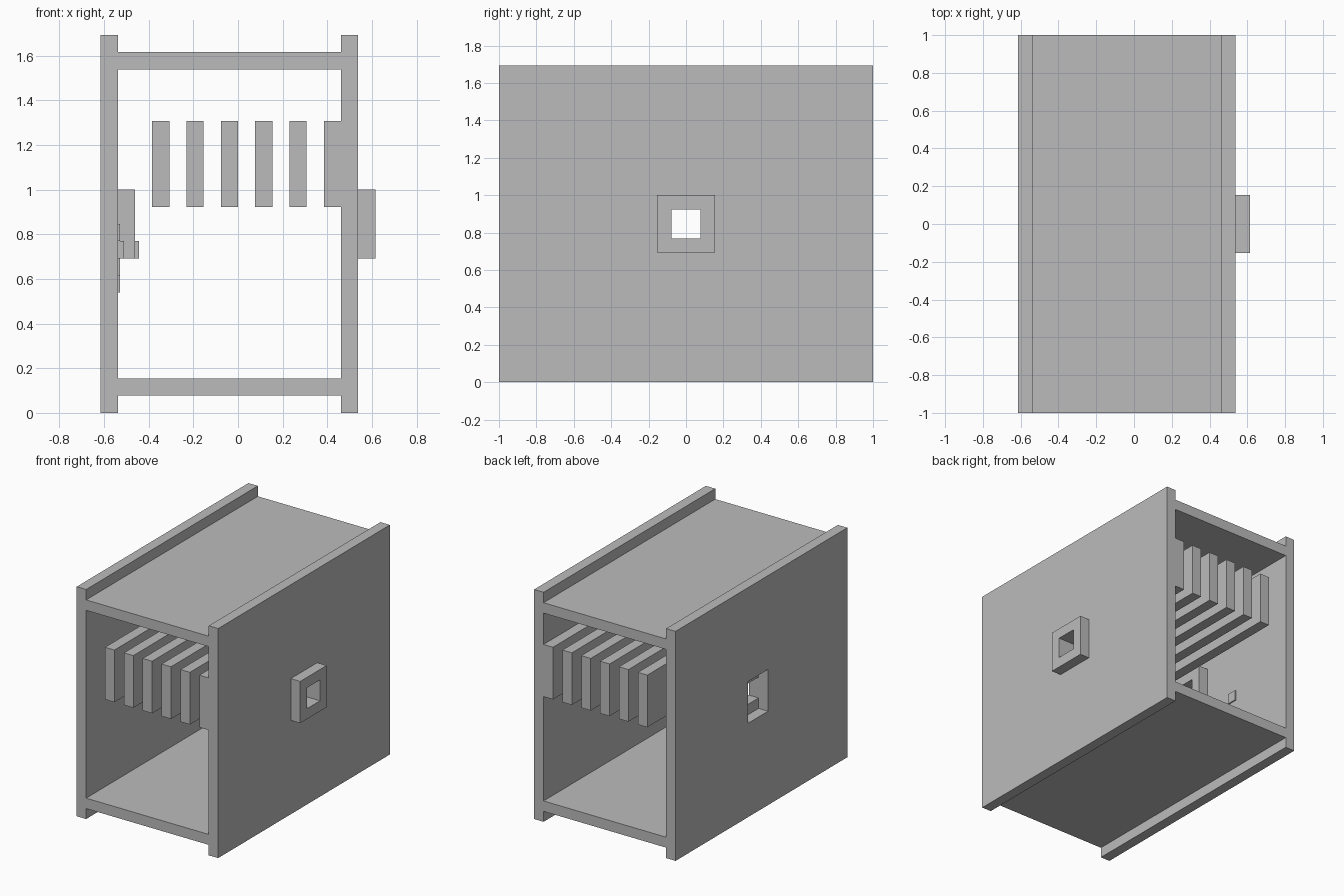
import bpy, bmesh

U = 1 / 13  # one grid module

cube = bpy.data.objects.get("Cube")
if cube:
    bpy.data.objects.remove(cube, do_unlink=True)

grey = bpy.data.materials.new("plain grey")
grey.use_nodes = True
COLOUR = (0.5, 0.5, 0.5, 1)
grey.diffuse_color = COLOUR
grey.node_tree.nodes["Principled BSDF"].inputs["Base Color"].default_value = COLOUR


def finish(name, bm):
    bmesh.ops.recalc_face_normals(bm, faces=bm.faces[:])
    mesh = bpy.data.meshes.new(name)
    bm.to_mesh(mesh)
    bm.free()
    mesh.materials.append(grey)
    obj = bpy.data.objects.new(name, mesh)
    bpy.context.collection.objects.link(obj)
    return obj


def box(name, x, y, z):
    """Box from (low, high) ranges in modules."""
    bm = bmesh.new()
    bmesh.ops.create_cube(bm, size=1)
    for v in bm.verts:
        v.co = [(r[0] if c < 0 else r[1]) * U for c, r in zip(v.co, (x, y, z))]
    return finish(name, bm)


def pierced_panel(name, x, outer, hole):
    """Upright panel with a square opening; rectangles are (y0, y1, z0, z1)."""
    bm = bmesh.new()

    def loop(px, rect):
        y0, y1, z0, z1 = rect
        corners = ((y0, z0), (y1, z0), (y1, z1), (y0, z1))
        return [bm.verts.new((px * U, py * U, pz * U)) for py, pz in corners]

    near_out, near_in = loop(x[0], outer), loop(x[0], hole)
    far_out, far_in = loop(x[1], outer), loop(x[1], hole)
    ring = (near_out, near_in, far_in, far_out)
    for a, b in zip(ring, ring[1:] + ring[:1]):
        for i in range(4):
            j = (i + 1) % 4
            bm.faces.new((a[i], a[j], b[j], b[i]))
    return finish(name, bm)


DEPTH = (-13, 13)
WALL = (*DEPTH, 0, 22)
FRAME = (-2, 2, 9, 13)
OPENING = (-1, 1, 10, 12)

# Side walls with their openings
pierced_panel("right_wall", (-8, -7), WALL, (-1, 2, 9, 13))
pierced_panel("left_wall", (6, 7), WALL, OPENING)

# Square frames around the openings
pierced_panel("right_inner_frame", (-7, -6), FRAME, OPENING)
pierced_panel("left_outer_frame", (7, 8), FRAME, OPENING)

# Floor and roof panels
box("floor", (-7, 6), DEPTH, (1, 2))
box("roof", (-7, 6), DEPTH, (20, 21))

# Row of hanging slats
for i in range(6):
    x = -5 + 2 * i
    box(f"slat_{i + 1}", (x, x + 1), DEPTH, (12, 17))

# Small raised pads on the inner face of the right wall
for i, (y, z, thick) in enumerate(((5, 8, .12), (2, 7, .12), (-6, 10, .12), (-4, 9, .35))):
    box(f"wall_pad_{i + 1}", (-7, -7 + thick), (y, y + 1), (z, z + 1))

# Raised pad on the inner frame
box("frame_pad", (-6, -5.77), (-1, 0), (9, 10))
